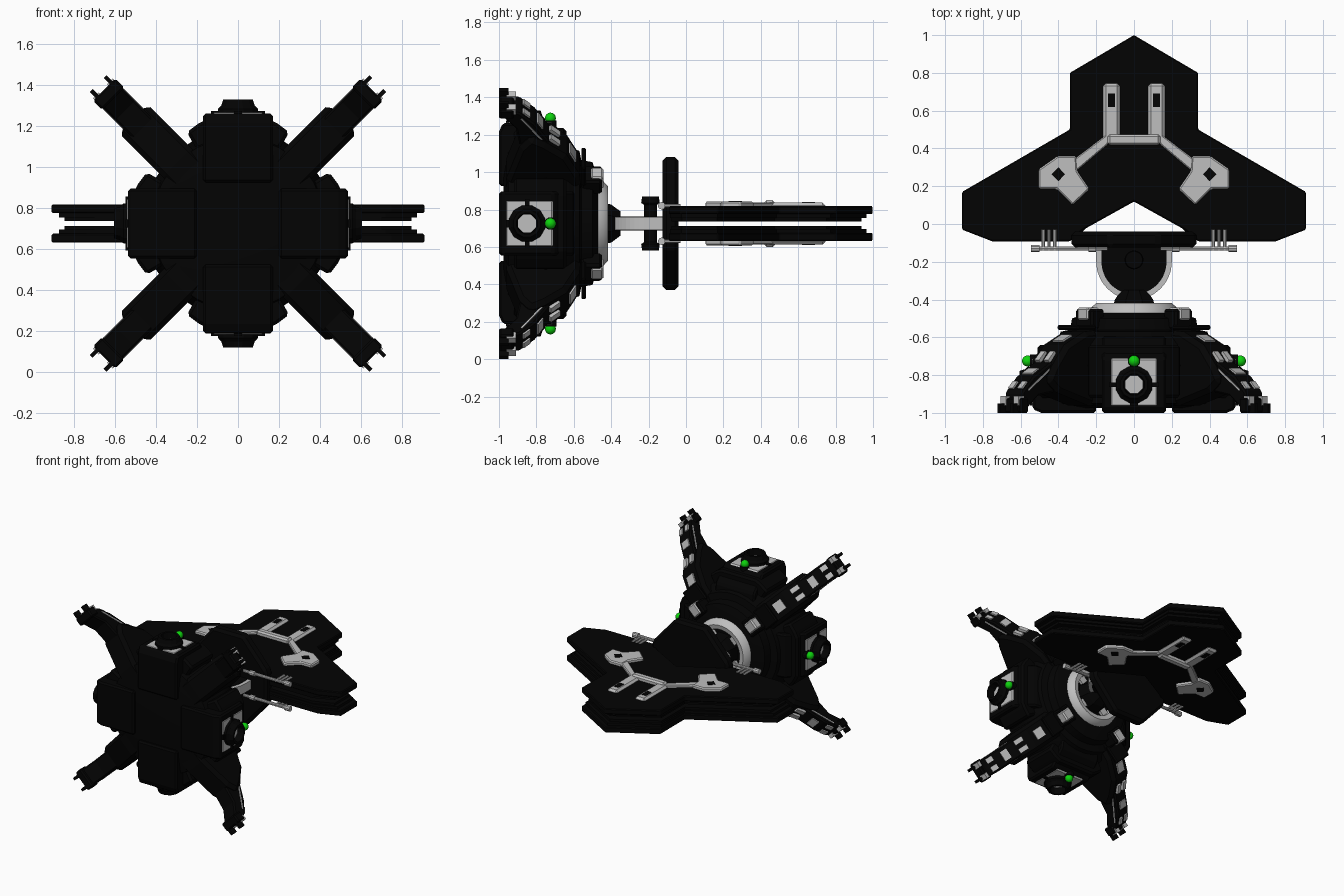
import bpy, bmesh, math
from mathutils import Matrix, Vector

cube = bpy.data.objects.get("Cube")
if cube:
    bpy.data.objects.remove(cube)

C = 0.725  # height of the central axis


def material(name, rgb):
    m = bpy.data.materials.new(name)
    m.use_nodes = True
    m.diffuse_color = (*rgb, 1)
    m.node_tree.nodes["Principled BSDF"].inputs["Base Color"].default_value = (*rgb, 1)
    return m


BLACK = material("hull black", (0.001, 0.001, 0.001))
GREY = material("plate grey", (0.52, 0.52, 0.52))
GREEN = material("lamp green", (0.004, 0.65, 0.004))
CENTRE = Matrix.Translation((0, 0, C))


def radial(deg):
    """Local x = sideways, y = depth, z = distance from the axis."""
    return CENTRE @ Matrix.Rotation(math.radians(deg), 4, 'Y')


def loft(name, rings, mat, frame=CENTRE, bevel=0, smooth=False, closed=False):
    """Skin a row of equal rings, with caps unless closed into a loop."""
    bm = bmesh.new()
    rows = [[bm.verts.new(p) for p in ring] for ring in rings]
    n = len(rows[0])
    pairs = list(zip(rows, rows[1:])) + ([(rows[-1], rows[0])] if closed else [])
    for a, b in pairs:
        for i in range(n):
            j = (i + 1) % n
            bm.faces.new((a[i], a[j], b[j], b[i]))
    if not closed:
        bm.faces.new(rows[0])
        bm.faces.new(rows[-1])
    bmesh.ops.recalc_face_normals(bm, faces=bm.faces)
    mesh = bpy.data.meshes.new(name)
    bm.to_mesh(mesh)
    bm.free()
    mesh.transform(frame)
    if frame.determinant() < 0:
        mesh.flip_normals()
    mesh.materials.append(mat)
    ob = bpy.data.objects.new(name, mesh)
    bpy.context.collection.objects.link(ob)
    if bevel:
        mod = ob.modifiers.new("edge", 'BEVEL')
        mod.width, mod.segments, mod.limit_method = bevel, 1, 'ANGLE'
    if smooth:
        bpy.ops.object.select_all(action='DESELECT')
        ob.select_set(True)
        bpy.context.view_layer.objects.active = ob
        bpy.ops.object.shade_smooth_by_angle(angle=math.radians(35))
    return ob


def flat(name, outline, z0, z1, mat, frame=CENTRE, bevel=0):
    """Outline in x, y extruded along z."""
    return loft(name, [[(x, y, z) for x, y in outline] for z in (z0, z1)], mat, frame, bevel)


def side_cut(name, outline, half, mat, frame=CENTRE, bevel=0):
    """Outline in depth, distance extruded sideways."""
    return loft(name, [[(x, y, r) for y, r in outline] for x in (-half, half)], mat, frame, bevel)


def box(name, lo, hi, mat, frame=CENTRE, bevel=0):
    pts = [(lo[0], lo[1]), (hi[0], lo[1]), (hi[0], hi[1]), (lo[0], hi[1])]
    return flat(name, pts, lo[2], hi[2], mat, frame, bevel)


def lathe(name, profile, mat, frame=CENTRE, sides=32, closed=False):
    """Spin (depth, radius) pairs about the y axis."""
    turns = [math.tau * (i + 0.5) / sides for i in range(sides)]
    rings = [[(r * math.cos(t), y, r * math.sin(t)) for t in turns] for y, r in profile]
    return loft(name, rings, mat, frame, smooth=sides > 12, closed=closed)


def post(name, x, y, profile, mat, frame=CENTRE, sides=24):
    """Spin (height, radius) pairs about a local z line at x, y."""
    f = frame @ Matrix.Translation((x, y, 0)) @ Matrix.Rotation(math.pi / 2, 4, 'X')
    return lathe(name, [(h, r) for h, r in profile], mat, f, sides)


def rod(name, a, b, r, mat, frame=CENTRE, sides=10):
    a, b = Vector(a), Vector(b)
    turn = (b - a).to_track_quat('Y', 'Z').to_matrix().to_4x4()
    lathe(name, [(0, r), ((b - a).length, r)], mat, frame @ Matrix.Translation(a) @ turn, sides)


def mirrored(half):
    return half + [(-x, y) for x, y in reversed(half) if x]


# Main hull, stepped rear drum and open rear collar
lathe("hull", [(-0.975, 0.3), (-0.95, 0.42), (-0.75, 0.46), (-0.64, 0.44), (-0.58, 0.38)], BLACK)
lathe("rear_drum", [(-0.6, 0.4), (-0.57, 0.39), (-0.56, 0.34), (-0.5, 0.33), (-0.47, 0.24)], BLACK)
lathe("rear_collar", [(-0.49, 0.2), (-0.475, 0.235), (-0.44, 0.225), (-0.418, 0.2), (-0.425, 0.165), (-0.47, 0.155)],
      GREY, closed=True)
lathe("neck", [(-0.48, 0.13), (-0.4, 0.11), (-0.35, 0.07)], BLACK, sides=8)
for deg in range(45, 360, 90):
    box("collar_tab", (-0.03, -0.47, 0.1), (0.03, -0.45, 0.18), GREY, radial(deg))

# Four pods with square panel, hollow round port and lamp
pod = [(-1, 0.2), (-1, 0.49), (-0.98, 0.537), (-0.71, 0.537), (-0.6, 0.42), (-0.58, 0.2)]
cheek = mirrored([(0.15, 0.51), (0.19, 0.49), (0.25, 0.445), (0.2, 0.36), (0.15, 0.3)])
port = [(0.53, 0.1), (0.56, 0.1), (0.575, 0.085), (0.605, 0.075), (0.605, 0.058), (0.55, 0.054)]
ball = [(0.563 - 0.03 * math.cos(a * math.pi / 8), max(0.03 * math.sin(a * math.pi / 8), 0.001))
        for a in range(9)]
for deg in range(0, 360, 90):
    f = radial(deg)
    side_cut("pod", pod, 0.17, BLACK, f, 0.012)
    loft("pod_cheeks", [[(x, y, r) for x, r in cheek] for y in (-0.92, -0.64)], BLACK, f, 0.015)
    box("pod_panel", (-0.132, -0.972, 0.5), (0.132, -0.705, 0.541), GREY, f, 0.015)
    post("pod_port", 0, -0.85, port, BLACK, f, 12)
    post("port_centre", 0, -0.85, [(0.54, 0.052), (0.558, 0.052)], GREY, f, 8)
    for x, y in ((0.112, 0), (-0.112, 0), (0, 0.1), (0, -0.1)):
        box("port_clip", (x - 0.02, -0.862 + y, 0.53), (x + 0.02, -0.838 + y, 0.55), BLACK, f)
    post("lamp_seat", 0, -0.725, [(0.5, 0.034), (0.55, 0.034)], BLACK, f, 12)
    post("lamp", 0, -0.725, ball, GREEN, f, 16)

# Four diagonal arms: shoulder, forearm, claw and rear trim
shoulder = [(-0.97, 0.2), (-0.96, 0.42), (-0.89, 0.66), (-0.83, 0.735), (-0.75, 0.69), (-0.64, 0.6), (-0.57, 0.45), (-0.55, 0.2)]
forearm = [(-0.88, 0.6), (-0.91, 0.78), (-0.99, 0.88), (-0.99, 0.91), (-0.89, 0.9), (-0.81, 0.82), (-0.74, 0.7), (-0.7, 0.6)]
spine = [(-0.89, 0.9), (-0.81, 0.82), (-0.75, 0.71), (-0.64, 0.6), (-0.57, 0.45)]
for deg in range(45, 360, 90):
    f = radial(deg)
    side_cut("arm_shoulder", shoulder, 0.1, BLACK, f, 0.025)
    side_cut("forearm", forearm, 0.068, BLACK, f, 0.01)
    box("wrist", (-0.077, -1, 0.86), (0.077, -0.92, 0.925), BLACK, f, 0.01)
    for x in (-0.048, 0.048):
        box("claw", (x - 0.01, -1, 0.91), (x + 0.01, -0.95, 0.965), BLACK, f)
        box("wrist_plate", (x - 0.02, -0.96, 0.87), (x + 0.02, -0.91, 0.932), GREY, f)
        s = math.copysign(1, x)
        rod("arm_cable", (s * 0.064, -0.88, 0.86), (s * 0.064, -0.77, 0.7), 0.008, GREY, f, 6)
    # Trim plates follow the sloping back of the arm
    for k, ((y0, r0), (y1, r1)) in enumerate(zip(spine, spine[1:])):
        a, b = Vector((0, y0, r0)), Vector((0, y1, r1))
        up = Vector((0, r0 - r1, y1 - y0)).normalized() * 0.01
        p, q = a.lerp(b, 0.2), a.lerp(b, 0.65)
        # Outer segments carry paired plates, the others a single one
        for x, w in ([(0, 0.038)] if k % 2 else [(-0.034, 0.018), (0.034, 0.018)]):
            base = [(p, x - w), (p, x + w), (q, x + w), (q, x - w)]
            loft("arm_trim", [[v + Vector((e, 0, 0)) + up * h for v, e in base] for h in (-1, 1)],
                 GREY, f)
    # Bracket where the arm meets the drum
    box("drum_bracket", (-0.065, -0.56, 0.28), (0.065, -0.45, 0.38), BLACK, f, 0.012)
    box("bracket_plate", (-0.042, -0.51, 0.295), (0.042, -0.442, 0.388), GREY, f, 0.01)
    box("drum_lip", (-0.08, -0.56, 0.36), (0.08, -0.535, 0.5), BLACK, f, 0.008)

# Swivel: half disc, pivot and the upright back plate
arc = [math.pi + math.pi * i / 24 for i in range(25)]
fan = [(0.2 * math.cos(a), -0.2 + 0.2 * math.sin(a)) for a in arc]
flat("swivel_disc", [(-0.2, -0.12)] + fan + [(0.2, -0.12)], -0.035, 0.035, GREY)
for s in (-1, 1):
    face = [(x * 0.86, -0.2 + (y + 0.2) * 0.86) for x, y in fan]
    flat("swivel_face", [(-0.172, -0.12)] + face + [(0.172, -0.12)], s * 0.03, s * 0.038, BLACK)
post("pivot", 0, -0.19, [(-0.145, 0.045), (-0.11, 0.05), (-0.1, 0.035), (0.1, 0.035), (0.11, 0.05), (0.145, 0.045)], BLACK)
tall = mirrored([(0.13, 0.355), (0.33, 0.13), (0.33, -0.13), (0.13, -0.355)])
loft("back_plate", [[(x, y, z) for x, z in tall] for y in (-0.125, -0.04)], BLACK, bevel=0.02)

# Paired layered wings with raised grey trim on the outer faces
wing = mirrored([(0, 1), (0.34, 0.8), (0.34, 0.5), (0.91, 0.17), (0.91, -0.03), (0.75, -0.092),
                 (0.34, -0.092), (0.27, -0.03), (0, 0.12)])
inner = [(x * 0.93, 0.1 + (y - 0.1) * 0.93) for x, y in wing]
core = [(x * 0.96, 0.1 + (y - 0.1) * 0.96) for x, y in wing]
pad = [(0.505, 0.185), (0.505, 0.29), (0.405, 0.36), (0.305, 0.36), (0.3, 0.28), (0.235, 0.185), (0.325, 0.1), (0.41, 0.185)]
limb = [(0.12, 0.47), (0.14, 0.42), (0.3, 0.285), (0.335, 0.33), (0.15, 0.47)]
diamond = [(0.4, 0.3), (0.365, 0.263), (0.4, 0.227), (0.437, 0.263)]
for s, side in ((1, "upper"), (-1, "lower")):
    f = CENTRE @ Matrix.Diagonal((1, 1, s, 1))
    flat(side + "_wing", wing, 0.05, 0.093, BLACK, f, 0.006)
    flat(side + "_wing_core", core, 0.03, 0.05, BLACK, f)
    flat(side + "_wing_inner", inner, 0.012, 0.03, BLACK, f)
    box(side + "_trim_bar", (-0.14, 0.418, 0.08), (0.14, 0.475, 0.125), GREY, f, 0.012)
    for m in (1, -1):
        g = f @ Matrix.Diagonal((m, 1, 1, 1))
        box(side + "_trim_prong", (0.075, 0.44, 0.08), (0.163, 0.745, 0.112), GREY, g, 0.015)
        box(side + "_prong_slot", (0.1, 0.62, 0.108), (0.138, 0.69, 0.115), BLACK, g)
        flat(side + "_trim_limb", limb, 0.08, 0.112, GREY, g, 0.006)
        flat(side + "_trim_pad", pad, 0.08, 0.117, GREY, g, 0.008)
        flat(side + "_pad_diamond", diamond, 0.113, 0.12, BLACK, g)
        # Pipe with three fingers beside the swivel
        rod(side + "_pipe", (0.14, -0.13, 0.095), (0.5, -0.13, 0.095), 0.012, GREY, g)
        rod(side + "_pipe_end", (0.5, -0.13, 0.095), (0.545, -0.13, 0.095), 0.02, GREY, g)
        rod(side + "_pipe_joint", (0.2, -0.13, 0.095), (0.24, -0.13, 0.095), 0.02, GREY, g)
        for x in (0.42, 0.45, 0.48):
            rod(side + "_pipe_finger", (x, -0.14, 0.095), (x, -0.03, 0.095), 0.01, GREY, g, 8)
